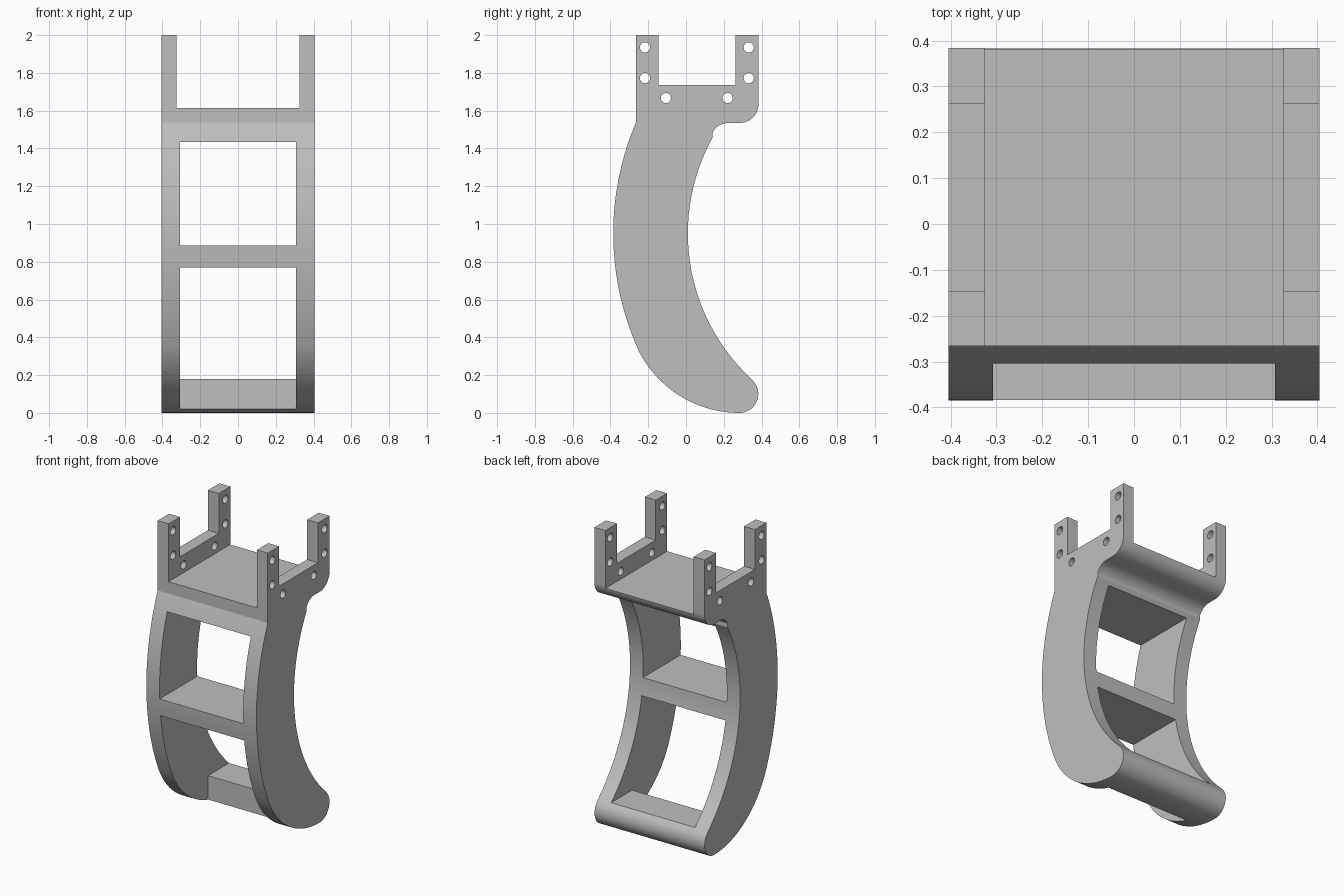
import bpy, bmesh, math

cube = bpy.data.objects.get("Cube")
if cube:
    bpy.data.objects.remove(cube, do_unlink=True)

grey = bpy.data.materials.new("plain grey")
grey.use_nodes = True
grey.diffuse_color = (0.52, 0.52, 0.52, 1)
grey.node_tree.nodes["Principled BSDF"].inputs["Base Color"].default_value = (0.52, 0.52, 0.52, 1)

HALF = 0.405      # half width of the whole bracket
FRONT, BACK = -0.266, 0.384


def arc(cy, cz, r, start, end, n):
    """Points (y, z) along an arc, angles in degrees."""
    angles = [math.radians(start + (end - start) * i / n) for i in range(n + 1)]
    return [(cy + r * math.cos(a), cz + r * math.sin(a)) for a in angles]


def extrude(name, outline, x0, x1):
    """Solid made by sweeping a (y, z) outline along x."""
    bm = bmesh.new()
    face = bm.faces.new([bm.verts.new((x0, y, z)) for y, z in outline])
    new = bmesh.ops.extrude_face_region(bm, geom=[face])["geom"]
    verts = [v for v in new if isinstance(v, bmesh.types.BMVert)]
    bmesh.ops.translate(bm, verts=verts, vec=(x1 - x0, 0, 0))
    bmesh.ops.recalc_face_normals(bm, faces=bm.faces)
    mesh = bpy.data.meshes.new(name)
    bm.to_mesh(mesh)
    bm.free()
    mesh.materials.append(grey)
    obj = bpy.data.objects.new(name, mesh)
    bpy.context.collection.objects.link(obj)
    return obj


def rect(y0, y1, z0, z1):
    return [(y0, z0), (y1, z0), (y1, z1), (y0, z1)]


# Side silhouette: front bow, rounded foot, inner bow, lip, then the forked top
outline = [(FRONT, 2)]
outline += arc(1.115, 0.95, 1.5, 157, 203, 40)
outline += arc(0.283, 0.597, 0.597, 203, 270, 28)[1:]
outline += arc(0.283, 0.1, 0.1, -90, 45, 18)[1:]
outline += arc(1.06, 0.95, 1.05, 227, 151, 48)
outline += arc(0.222, 1.445, 0.09, 154, 90, 10)
outline += arc(0.284, 1.635, 0.1, -90, 0, 14)
outline += [(BACK, 2), (0.262, 2), (0.262, 1.735), (-0.146, 1.735), (-0.146, 2)]
body = extrude("curved_bracket", outline, -HALF, HALF)

# Openings: gap between the cheeks, two windows, and the bolt holes
cutters = [
    extrude("cheek_gap_cutter", rect(-1, 1, 1.615, 3), -0.325, 0.325),
    extrude("upper_window_cutter", rect(-1, 1, 0.885, 1.435), -0.308, 0.308),
    extrude("lower_window_cutter",
            [(-1, -1), (0.126, -1), (0.126, 0.18), (1, 0.18), (1, 0.77), (-1, 0.77)],
            -0.308, 0.308),
]
holes = [(y, z) for y in (-0.217, 0.332) for z in (1.935, 1.772)]
holes += [(-0.106, 1.667), (0.22, 1.667)]
for y, z in holes:
    circle = arc(y, z, 0.027, 0, 345, 23)
    for side in (-1, 1):
        cutters.append(extrude("bolt_hole_cutter", circle, side * 0.315, side * 0.5))

for cutter in cutters:
    cutter.hide_render = True
    mod = body.modifiers.new(cutter.name, "BOOLEAN")
    mod.operation = "DIFFERENCE"
    mod.solver = "EXACT"
    mod.object = cutter

# Apply the cuts, drop the cutters and shade the curves smooth
bpy.ops.object.select_all(action="DESELECT")
bpy.context.view_layer.objects.active = body
body.select_set(True)
for mod in list(body.modifiers):
    bpy.ops.object.modifier_apply(modifier=mod.name)
for cutter in cutters:
    bpy.data.objects.remove(cutter, do_unlink=True)
bpy.ops.object.shade_smooth_by_angle(angle=math.radians(20))
